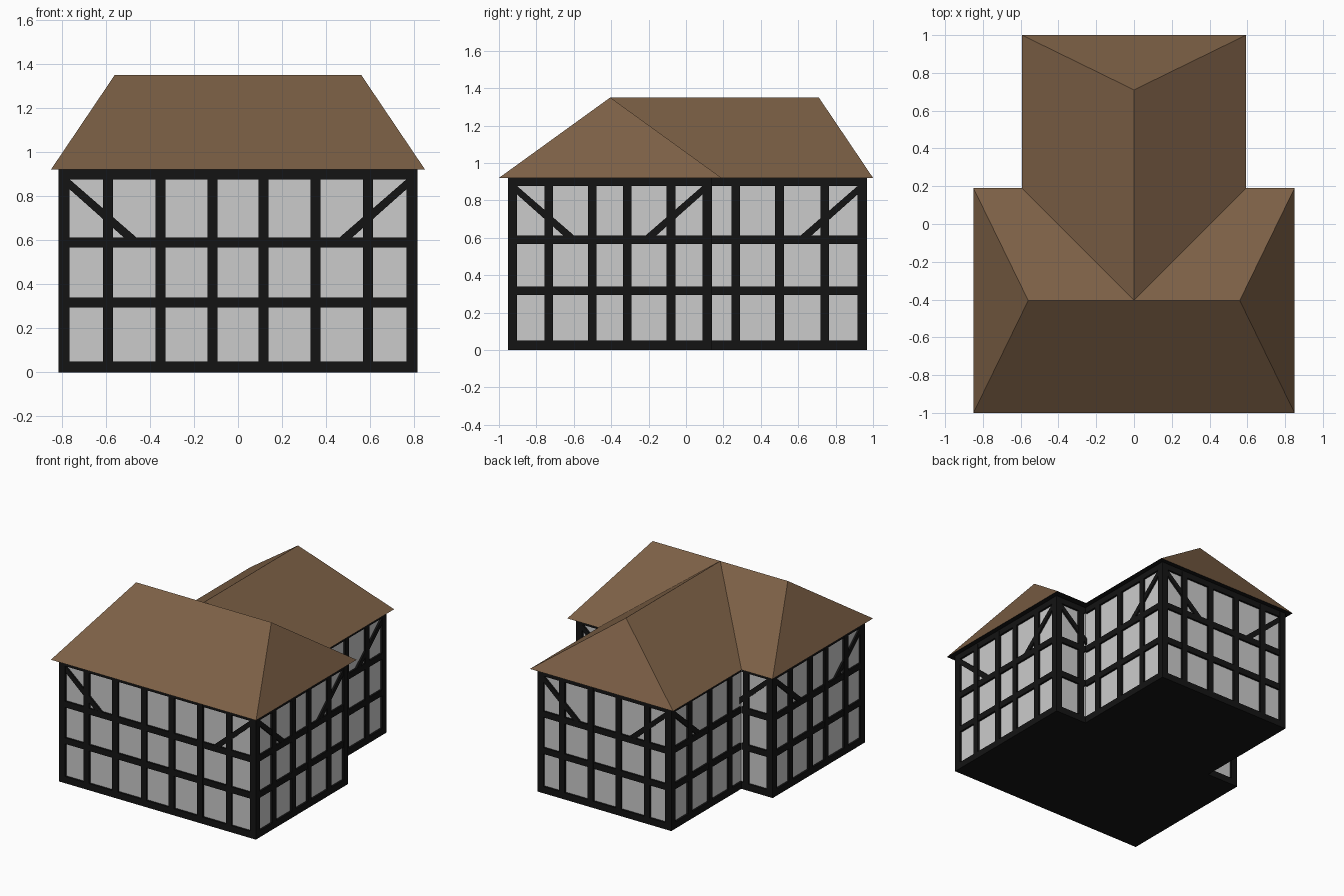
import bpy, bmesh
from mathutils import Vector

if "Cube" in bpy.data.objects:
    bpy.data.objects.remove(bpy.data.objects["Cube"])


def material(name, color):
    m = bpy.data.materials.new(name)
    m.diffuse_color = (*color, 1)
    m.use_nodes = True
    m.node_tree.nodes["Principled BSDF"].inputs["Base Color"].default_value = m.diffuse_color
    return m


TIMBER = material("dark_timber", (0.007, 0.007, 0.007))
ROOF = material("brown_roof", (0.2, 0.115, 0.06))

# Plan dimensions: main block and rear wing
MX, MY0, MY1 = 0.815, -0.953, 0.138
WX, WY1 = 0.555, 0.967
TOP, DEPTH = 0.92, 0.015


def finish(name, bm, mats=()):
    bmesh.ops.recalc_face_normals(bm, faces=bm.faces[:])
    me = bpy.data.meshes.new(name)
    bm.to_mesh(me)
    bm.free()
    for m in mats:
        me.materials.append(m)
    ob = bpy.data.objects.new(name, me)
    bpy.context.collection.objects.link(ob)
    return ob


def box(name, x0, x1, y0, y1, z0, z1, mats=()):
    bm = bmesh.new()
    bmesh.ops.create_cube(bm, size=1)
    for v in bm.verts:
        v.co = ((x0 + x1) / 2 + v.co.x * (x1 - x0),
                (y0 + y1) / 2 + v.co.y * (y1 - y0),
                (z0 + z1) / 2 + v.co.z * (z1 - z0))
    return finish(name, bm, mats)


def frame(name, a, b, posts, ends="LR", braces="LR"):
    """Timber frame on the wall from a to b (left to right seen from outside)."""
    a, b = Vector((*a, 0)), Vector((*b, 0))
    length = (b - a).length
    along = (b - a).normalized()
    inward = Vector((-along.y, along.x, 0))
    bm = bmesh.new()

    def bar(points, sink=0.0):
        f = [bm.verts.new(a + along * u + inward * sink + Vector((0, 0, z))) for u, z in points]
        k = [bm.verts.new(v.co + inward * (DEPTH + 0.01)) for v in f]
        bm.faces.new(f)
        bm.faces.new(k[::-1])
        for i in range(4):
            j = (i + 1) % 4
            bm.faces.new((f[i], k[i], k[j], f[j]))

    def rect(u0, u1, z0, z1, sink=0.0):
        bar([(u0, z0), (u1, z0), (u1, z1), (u0, z1)], sink)

    # Corner and intermediate posts
    if "L" in ends:
        rect(0, 0.05, 0, TOP)
    if "R" in ends:
        rect(length - 0.05, length, 0, TOP)
    for u in posts:
        rect(u - 0.023, u + 0.023, 0.02, TOP - 0.01)
    # Horizontal rails
    for z0, z1 in ((0.294, 0.34), (0.567, 0.613), (0.876, TOP)):
        rect(0, length, z0, z1, 0.001)
    # Corner braces
    brace = [(0.04, 0.84), (0.31, 0.60), (0.368, 0.60), (0.04, 0.885)]
    if "L" in braces:
        bar(brace, 0.002)
    if "R" in braces:
        bar([(length - u, z) for u, z in brace], 0.002)
    finish(name, bm, [TIMBER])


# Plaster bodies
box("main_walls", -MX + DEPTH, MX - DEPTH, MY0 + DEPTH, MY1 - DEPTH, 0.04, 0.91)
box("wing_walls", -WX + DEPTH, WX - DEPTH, 0, WY1 - DEPTH, 0.045, 0.905)

# Ground sills, which also form the dark floor
box("main_sill", -MX, MX, MY0, MY1, 0, 0.05, [TIMBER])
box("wing_sill", -WX, WX, MY1, WY1, 0, 0.05, [TIMBER])

# Timber frames
front_posts = [x + MX for s in (-1, 1) for x in (s * 0.115, s * 0.352, s * 0.59)]
frame("front_frame", (-MX, MY0), (MX, MY0), front_posts)
side_posts = [y - MY0 for y in (-0.733, -0.502, -0.315, -0.08)]
wing_posts = [y - MY1 for y in (0.265, 0.50, 0.741)]
ml, wl = MY1 - MY0, WY1 - MY1
frame("right_frame", (MX, MY0), (MX, MY1), side_posts)
frame("left_frame", (-MX, MY1), (-MX, MY0), [ml - u for u in side_posts])
frame("wing_right_frame", (WX, MY1), (WX, WY1), wing_posts, "R", "R")
frame("wing_left_frame", (-WX, WY1), (-WX, MY1), [wl - u for u in wing_posts], "L", "L")
frame("wing_back_frame", (WX, WY1), (-WX, WY1), [WX + x for x in (-0.352, -0.115, 0.115, 0.352)])
frame("right_step_frame", (MX, MY1), (WX, MY1), [MX - 0.59], "L", "L")
frame("left_step_frame", (-WX, MY1), (-MX, MY1), [0.59 - WX], "R", "R")

# Hipped roof with crossing rear wing and dark soffit
E, R = TOP, 1.35
bm = bmesh.new()
cache = {}


def face(points, mat=0):
    vs = []
    for p in points:
        if p not in cache:
            cache[p] = bm.verts.new(p)
        vs.append(cache[p])
    bm.faces.new(vs).material_index = mat


peak, wing_peak = (0.0, -0.405, R), (0.0, 0.71, R)
face([(-0.85, -1, E), (0.85, -1, E), (0.56, -0.405, R), peak, (-0.56, -0.405, R)])
for s in (-1, 1):
    hip, corner, valley, end = (s * 0.56, -0.405, R), (s * 0.85, 0.19, E), (s * 0.593, 0.19, E), (s * 0.593, 1, E)
    face([(s * 0.85, -1, E), corner, hip])
    face([corner, valley, peak, hip])
    face([valley, end, wing_peak, peak])
face([(0.593, 1, E), (-0.593, 1, E), wing_peak])
face([(-0.85, -1, E), (0.85, -1, E), (0.85, 0.19, E), (0.593, 0.19, E), (0.593, 1, E),
      (-0.593, 1, E), (-0.593, 0.19, E), (-0.85, 0.19, E)], 1)
finish("roof", bm, [ROOF, TIMBER])
